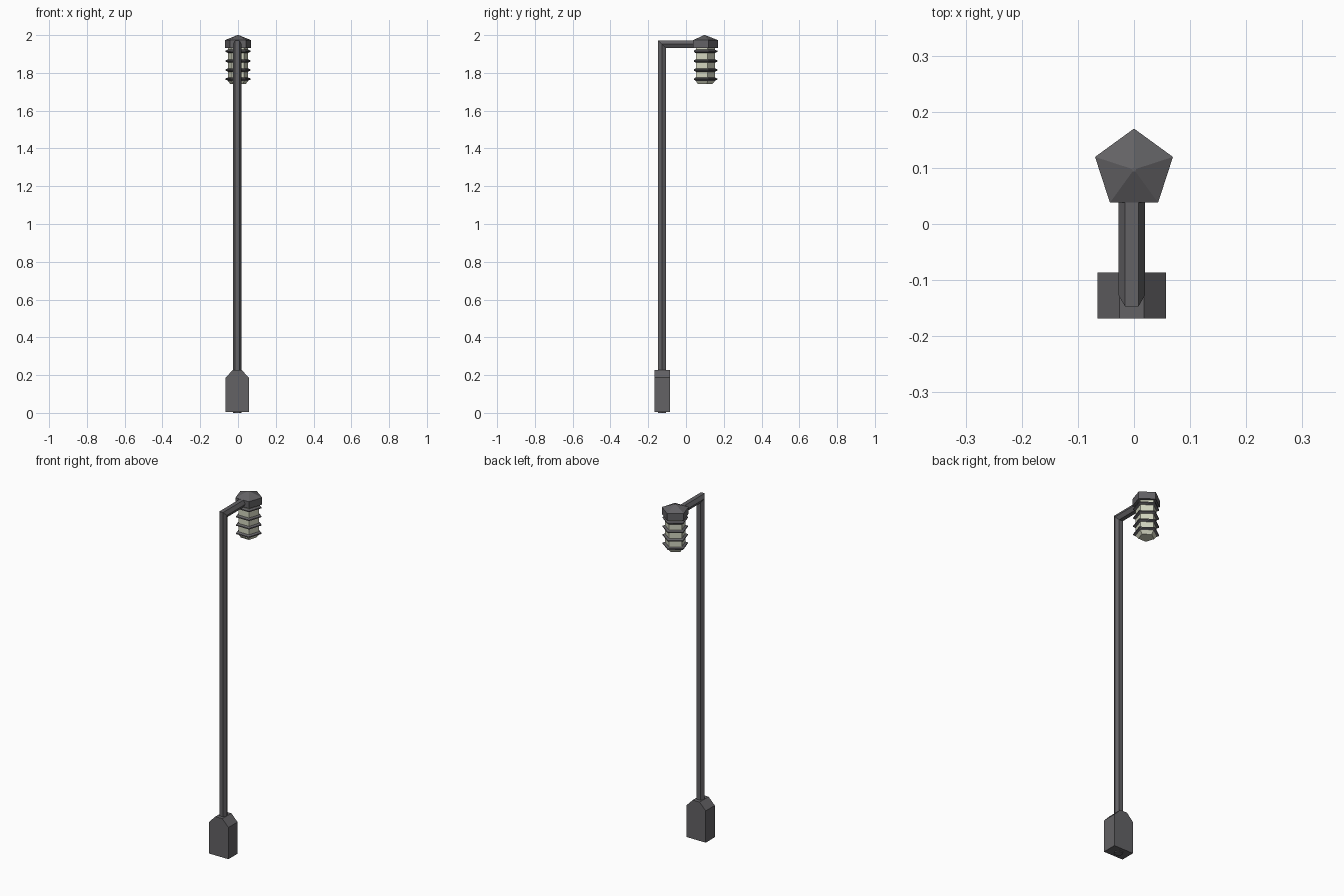
import bpy, bmesh, math

if "Cube" in bpy.data.objects:
    bpy.data.objects.remove(bpy.data.objects["Cube"])


def material(name, rgb):
    m = bpy.data.materials.new(name)
    m.diffuse_color = (*rgb, 1)
    m.use_nodes = True
    m.node_tree.nodes["Principled BSDF"].inputs["Base Color"].default_value = m.diffuse_color
    return m


METAL = material("dark grey metal", (0.125, 0.122, 0.13))
GLASS = material("pale lamp glass", (0.64, 0.66, 0.52))


def loft(name, rings, mat):
    """Skin a list of equal-length point rings and cap both ends."""
    bm = bmesh.new()
    vs = [[bm.verts.new(p) for p in ring] for ring in rings]
    n = len(vs[0])
    for a, b in zip(vs, vs[1:]):
        for i in range(n):
            j = (i + 1) % n
            bm.faces.new((a[i], a[j], b[j], b[i]))
    bm.faces.new(vs[0][::-1])
    bm.faces.new(vs[-1])
    bmesh.ops.recalc_face_normals(bm, faces=bm.faces)
    me = bpy.data.meshes.new(name)
    bm.to_mesh(me)
    bm.free()
    me.materials.append(mat)
    ob = bpy.data.objects.new(name, me)
    bpy.context.collection.objects.link(ob)
    return ob


def pentagon(r, z):
    """Five-sided ring around the lantern axis, one corner facing +y."""
    angles = [math.radians(90 + 72 * i) for i in range(5)]
    return [(r * math.cos(a), 0.097 + r * math.sin(a), z) for a in angles]


# Base: house-shaped profile extruded along y
CX = -0.004
profile = [(-0.061, 0.006), (0.061, 0.006), (0.061, 0.188),
           (0.022, 0.228), (-0.022, 0.228), (-0.061, 0.188)]
loft("base", [[(CX + x, y, z) for x, z in profile] for y in (-0.168, -0.086)], METAL)

# Hexagonal pole with a mitred corner into the horizontal arm
hexagon = [(0.0235 * math.cos(math.radians(60 * i)),
            0.0235 * math.sin(math.radians(60 * i))) for i in range(6)]
PY, AZ = -0.127, 1.952
loft("pole_and_arm", [
    [(CX + x, PY + s, 0.0) for x, s in hexagon],
    [(CX + x, PY + s, AZ - s) for x, s in hexagon],
    [(CX + x, 0.08, AZ - s) for x, s in hexagon],
], METAL)

# Lantern cap with a low pointed roof
loft("lantern_cap", [pentagon(0.073, 1.933), pentagon(0.073, 1.973),
                     pentagon(0.004, 2.0)], METAL)

# Glass body, tapered at the bottom
loft("lantern_glass", [pentagon(0.042, 1.74), pentagon(0.056, 1.757),
                       pentagon(0.056, 1.934)], GLASS)

# Protruding fins around the glass
for k, z in enumerate((1.767, 1.815, 1.863, 1.914)):
    loft(f"lantern_fin_{k + 1}", [pentagon(0.056, z - 0.009), pentagon(0.069, z - 0.003),
                                  pentagon(0.069, z + 0.003), pentagon(0.056, z + 0.009)], METAL)
